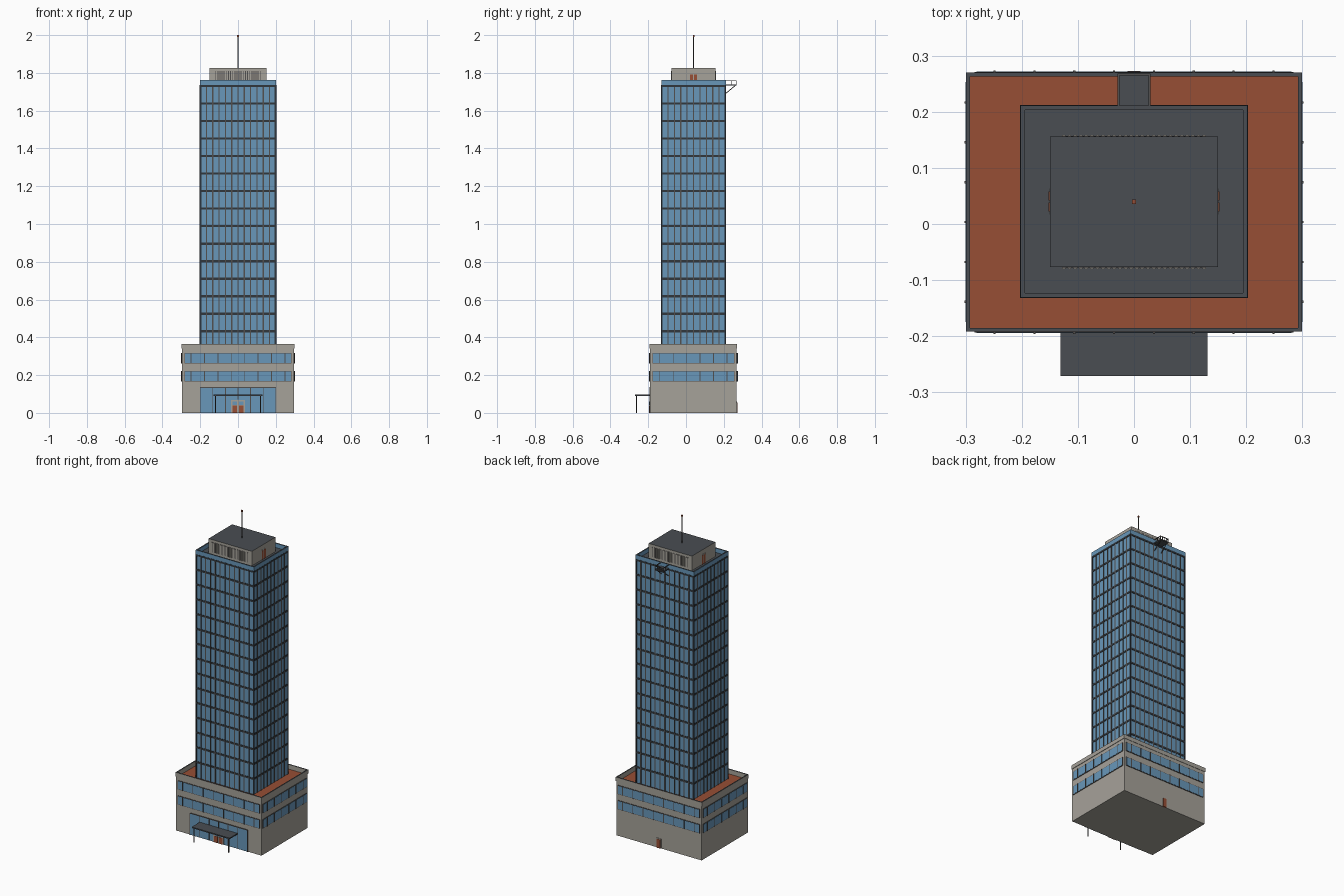
import bpy, bmesh
from mathutils import Vector, Matrix

if "Cube" in bpy.data.objects:
    bpy.data.objects.remove(bpy.data.objects["Cube"], do_unlink=True)


def material(name, rgb):
    m = bpy.data.materials.new(name)
    m.use_nodes = True
    m.diffuse_color = (*rgb, 1)
    m.node_tree.nodes["Principled BSDF"].inputs["Base Color"].default_value = (*rgb, 1)
    return m


CONCRETE = material("warm concrete", (0.38, 0.36, 0.32))
GLASS = material("blue glass", (0.14, 0.31, 0.49))
ROOF = material("slate grey", (0.067, 0.075, 0.085))
TERRACOTTA = material("terracotta", (0.31, 0.077, 0.035))
BAND = material("charcoal band", (0.03, 0.037, 0.045))
METAL = material("bronze metal", (0.085, 0.08, 0.078))


def build(name, boxes, mat, top=None):
    """One object from (x0, x1, y0, y1, z0, z1) boxes; top colours upward faces."""
    bm = bmesh.new()
    for x0, x1, y0, y1, z0, z1 in boxes:
        mid = Vector((x0 + x1, y0 + y1, z0 + z1)) / 2
        scale = Matrix.Diagonal((x1 - x0, y1 - y0, z1 - z0, 1))
        bmesh.ops.create_cube(bm, size=1, matrix=Matrix.Translation(mid) @ scale)
    bm.normal_update()
    me = bpy.data.meshes.new(name)
    me.materials.append(mat)
    if top:
        me.materials.append(top)
        for f in bm.faces:
            f.material_index = int(f.normal.z > 0.9)
    bm.to_mesh(me)
    bm.free()
    ob = bpy.data.objects.new(name, me)
    bpy.context.collection.objects.link(ob)
    return ob


def rod(name, a, b, radius, mat, sides=8):
    a, b = Vector(a), Vector(b)
    bpy.ops.mesh.primitive_cylinder_add(vertices=sides, radius=radius,
                                        depth=(b - a).length, location=(a + b) / 2)
    ob = bpy.context.object
    ob.rotation_euler = (b - a).to_track_quat("Z", "Y").to_euler()
    ob.name = name
    ob.data.materials.append(mat)


def plate(rect, side, u0, u1, z0, z1, out):
    """Box lying on one wall of a rectangular block, proud of it by out."""
    x0, x1, y0, y1 = rect
    deep = 0.004
    return {"front": (u0, u1, y0 - out, y0 + deep, z0, z1),
            "back": (u0, u1, y1 - deep, y1 + out, z0, z1),
            "left": (x1 - deep, x1 + out, u0, u1, z0, z1),
            "right": (x0 - out, x0 + deep, u0, u1, z0, z1)}[side]


def span(rect, side):
    return rect[:2] if side in ("front", "back") else rect[2:]


def ring(rect, t, z0, z1):
    x0, x1, y0, y1 = rect
    return [(x0, x1, y0, y0 + t, z0, z1), (x0, x1, y1 - t, y1, z0, z1),
            (x0, x0 + t, y0 + t, y1 - t, z0, z1), (x1 - t, x1, y0 + t, y1 - t, z0, z1)]


SIDES = ("front", "back", "left", "right")
PODIUM = (-0.296, 0.296, -0.19, 0.268)
TOWER = (-0.2, 0.2, -0.129, 0.209)
PENT = (-0.15, 0.15, -0.077, 0.156)

# Podium with terrace and parapet
build("podium", [(*PODIUM, 0, 0.335)], CONCRETE, TERRACOTTA)
build("podium_parapet", ring((-0.299, 0.299, -0.192, 0.27), 0.007, 0.34, 0.365), CONCRETE, ROOF)
build("podium_parapet_base", ring(PODIUM, 0.004, 0.33, 0.341), CONCRETE)

# Podium ribbon windows
frames, panes, bars = [], [], []
for side in SIDES:
    lo, hi = span(PODIUM, side)
    lo, hi = lo + 0.012, hi - 0.012
    count = 8 if side in ("front", "back") else 6
    for z in (0.167, 0.262):
        frames.append(plate(PODIUM, side, lo, hi, z, z + 0.056, 0.003))
        panes.append(plate(PODIUM, side, lo + 0.003, hi - 0.003, z + 0.003, z + 0.053, 0.004))
        for i in range(count):
            u = (lo + hi) / 2 + (i - (count - 1) / 2) * 0.071
            bars.append(plate(PODIUM, side, u - 0.002, u + 0.002, z, z + 0.056, 0.006))
build("podium_window_frames", frames, METAL)
build("podium_windows", panes, GLASS)
build("podium_window_bars", bars, METAL)

# Entrance glazing, doors and canopy
build("entrance_glass", [plate(PODIUM, "front", -0.2, 0.2, 0, 0.135, 0.002)], GLASS)
bars = [plate(PODIUM, "front", -0.2, 0.2, 0.133, 0.137, 0.004)]
for i in range(7):
    u = (i - 3) / 15
    bars.append(plate(PODIUM, "front", u - 0.002, u + 0.002, 0.07 if i == 3 else 0, 0.135, 0.004))
build("entrance_bars", bars, METAL)
build("entrance_surround", [plate(PODIUM, "front", -0.036, 0.036, 0, 0.068, 0.004)], CONCRETE)
build("entrance_door_glass", [plate(PODIUM, "front", s - 0.012, s + 0.012, 0.042, 0.06, 0.005)
                              for s in (-0.016, 0.016)], GLASS)
build("entrance_doors", [plate(PODIUM, "front", s - 0.012, s + 0.012, 0, 0.04, 0.006)
                         for s in (-0.016, 0.016)], TERRACOTTA)
build("canopy", [(-0.131, 0.131, -0.271, -0.189, 0.09, 0.097)], ROOF)
for name, x in (("canopy_post_left", 0.12), ("canopy_post_right", -0.12)):
    rod(name, (x, -0.263, 0), (x, -0.263, 0.092), 0.003, METAL)

# Rear service door
build("rear_door_frame", [plate(PODIUM, "back", -0.016, 0.016, 0, 0.06, 0.003)], CONCRETE)
build("rear_door", [plate(PODIUM, "back", -0.012, 0.012, 0, 0.055, 0.005)], TERRACOTTA)

# Tower shaft, roof and parapet
build("tower_glass", [(*TOWER, 0.33, 1.735)], GLASS, ROOF)
build("tower_parapet", ring((-0.202, 0.202, -0.131, 0.211), 0.008, 1.733, 1.762), GLASS, ROOF)

# Floor bands wrap the shaft
bands = []
for i in range(15):
    z = 0.432 + i * 0.0928
    bands.append((-0.202, 0.202, -0.131, 0.211, z - 0.006, z + 0.006))
build("floor_bands", bands[:-1], BAND)
build("parapet_band", ring((-0.203, 0.203, -0.132, 0.212), 0.004, 1.725, 1.736), BAND)

# Vertical mullions
bars = []
for side in SIDES:
    lo, hi = span(TOWER, side)
    bays = 12 if side in ("front", "back") else 10
    for i in range(1, bays):
        u = lo + (hi - lo) * i / bays
        bars.append(plate(TOWER, side, u - 0.003, u + 0.003, 0.335, 1.733, 0.0025))
build("tower_mullions", bars, METAL)
build("tower_corners", [(x - 0.004, x + 0.004, y - 0.004, y + 0.004, 0.335, 1.733)
                        for x in (-0.1985, 0.1985) for y in (-0.1275, 0.2075)], BAND)

# Rooftop plant room with louvres and doors
build("plant_room", [(*PENT, 1.73, 1.826)], CONCRETE, ROOF)
panels, fins, doors, surrounds = [], [], [], []
for side in ("front", "back"):
    panels.append(plate(PENT, side, -0.127, 0.127, 1.748, 1.81, 0.001))
    for i in range(26):
        u = -0.125 + i * 0.01
        fins.append(plate(PENT, side, u - 0.003, u + 0.003, 1.748, 1.81, 0.003))
for side in ("left", "right"):
    surrounds.append(plate(PENT, side, 0.017, 0.063, 1.735, 1.797, 0.001))
    for u in (0.03, 0.05):
        doors.append(plate(PENT, side, u - 0.008, u + 0.008, 1.735, 1.792, 0.002))
build("louvre_panels", panels, METAL)
build("louvre_fins", fins, CONCRETE)
build("plant_door_surrounds", surrounds, CONCRETE)
build("plant_doors", doors, TERRACOTTA)

# Mast with warning light
rod("mast", (0, 0.04, 1.82), (0, 0.04, 1.99), 0.0035, METAL)
build("mast_light", [(-0.004, 0.004, 0.036, 0.044, 1.99, 2.0)], TERRACOTTA)

# Rear maintenance balcony with railing and braces
build("balcony_floor", [(-0.029, 0.029, 0.205, 0.268, 1.733, 1.739)], ROOF)
rails = [(-0.029, 0.029, 0.265, 0.268, 1.757, 1.761)]
for x in (-0.029, 0.026):
    rails.append((x, x + 0.003, 0.209, 0.268, 1.757, 1.761))
    rails.append((x, x + 0.003, 0.238, 0.241, 1.739, 1.758))
for i in range(5):
    x = -0.029 + i * 0.01375
    rails.append((x, x + 0.003, 0.265, 0.268, 1.739, 1.758))
build("balcony_railing", rails, METAL)
for name, x in (("balcony_brace_left", 0.024), ("balcony_brace_right", -0.024)):
    rod(name, (x, 0.209, 1.69), (x, 0.262, 1.734), 0.002, METAL)
